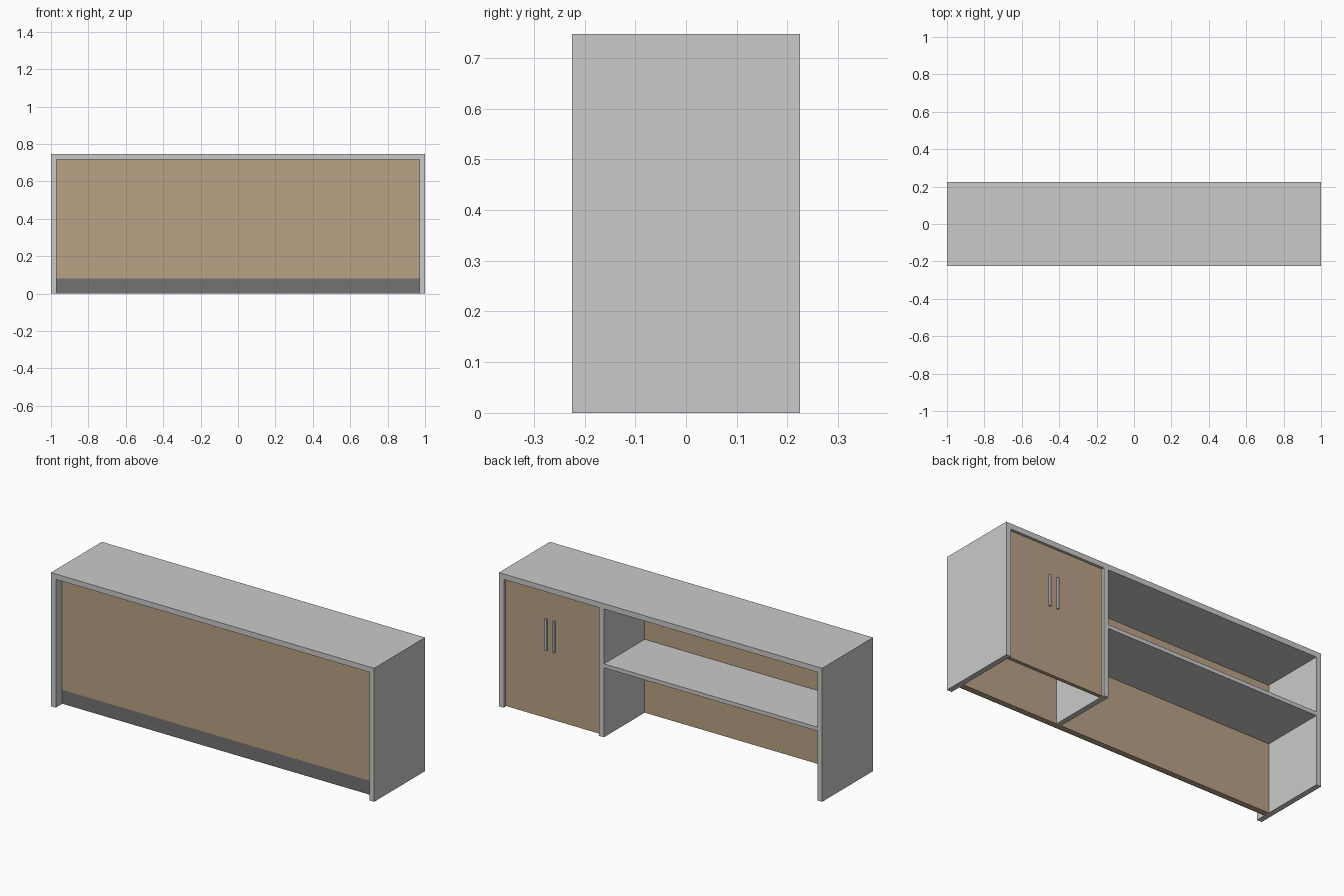
import bpy
import bmesh

if "Cube" in bpy.data.objects:
    bpy.data.objects.remove(bpy.data.objects["Cube"])


def material(name, rgb):
    m = bpy.data.materials.new(name)
    m.diffuse_color = (*rgb, 1.0)
    m.use_nodes = True
    m.node_tree.nodes["Principled BSDF"].inputs["Base Color"].default_value = m.diffuse_color
    return m


GREY = material("light_grey", (0.59, 0.59, 0.59))
WOOD = material("tan_wood", (0.49, 0.36, 0.24))
DARK = material("dark_grey", (0.17, 0.17, 0.17))


def box(name, x, y, z, mat):
    """Axis-aligned board given (min, max) along each axis."""
    bm = bmesh.new()
    bmesh.ops.create_cube(bm, size=1.0)
    for v in bm.verts:
        v.co = [lo + (c + 0.5) * (hi - lo) for c, (lo, hi) in zip(v.co, (x, y, z))]
    mesh = bpy.data.meshes.new(name)
    bm.to_mesh(mesh)
    bm.free()
    mesh.materials.append(mat)
    obj = bpy.data.objects.new(name, mesh)
    bpy.context.collection.objects.link(obj)
    return obj


W, D, H, T = 1.0, 0.225, 0.747, 0.03   # half width, half depth, height, board
IN = W - T                             # inner half width
UNDER = H - T                          # underside of the top
BACK = -0.135                          # inner face of the front panel

# Carcass
box("top_board", (-W, W), (-D, D), (UNDER, H), GREY)
for side, s in (("left", -1), ("right", 1)):
    box(side + "_side_panel", tuple(sorted((s * IN, s * W))), (-D, D), (0, UNDER), GREY)
box("divider", (0.35, 0.38), (BACK, D), (0, UNDER), GREY)
box("shelf", (-IN, 0.35), (BACK, D), (0.388, 0.41), GREY)

# Recessed front: full-height lining, facing panel and kick plate
box("front_lining", (-IN, IN), (-0.162, BACK), (0, UNDER), WOOD)
box("front_panel", (-IN, IN), (-0.172, -0.162), (0.08, UNDER), WOOD)
box("kick_plate", (-IN, IN), (-0.168, -0.162), (0, 0.08), DARK)

# Cupboard doors on the back, with a pair of bar handles
for i, (x0, x1) in enumerate(((0.38, 0.69), (0.69, IN))):
    box(f"door_{i + 1}", (x0, x1), (0.19, 0.21), (0.004, UNDER), WOOD)
for i, x in enumerate((0.665, 0.714)):
    box(f"door_handle_{i + 1}", (x - 0.005, x + 0.005), (0.21, 0.222), (0.385, 0.56), GREY)
